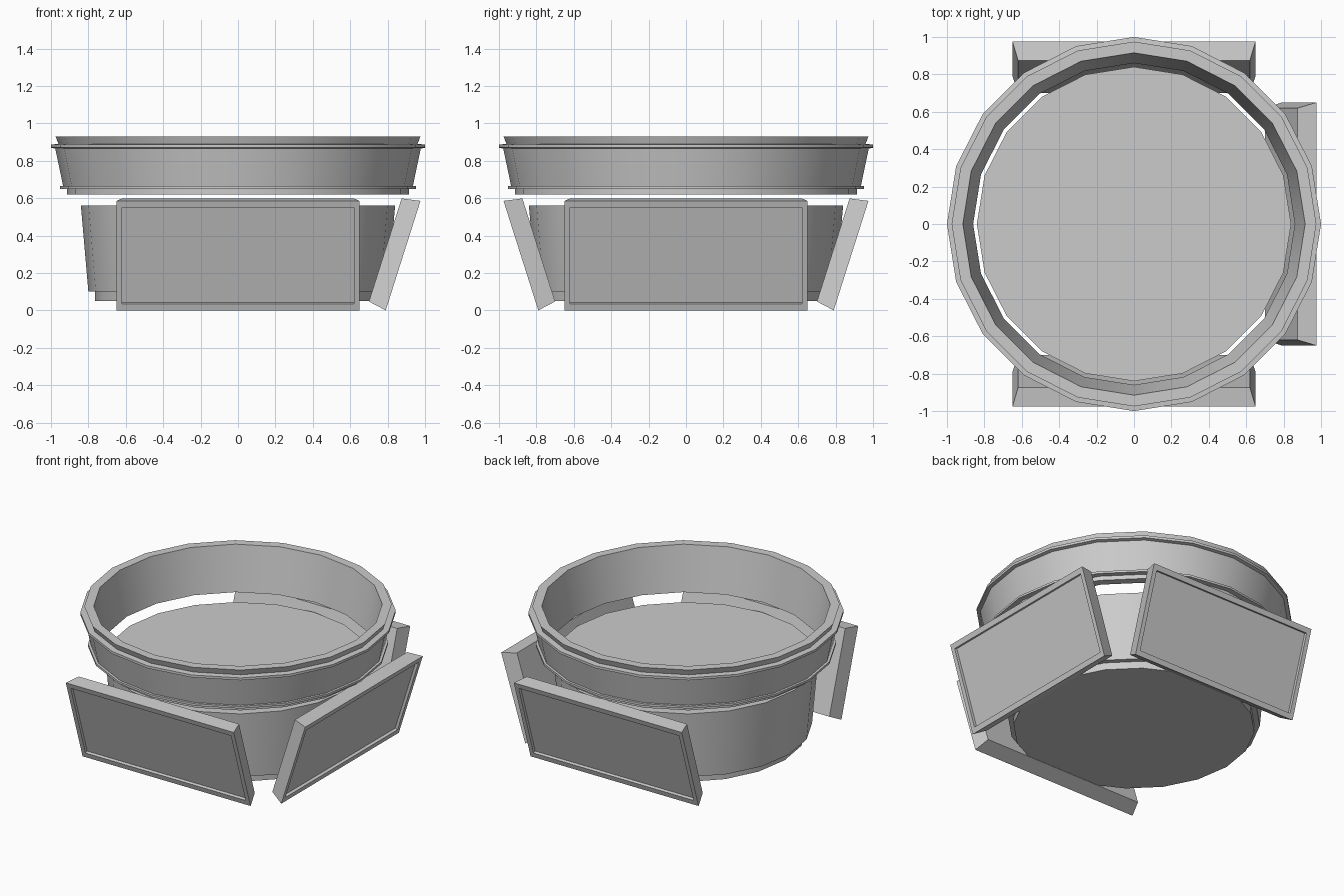
import bpy, bmesh, math
from mathutils import Matrix

if "Cube" in bpy.data.objects:
    bpy.data.objects.remove(bpy.data.objects["Cube"])

SIDES = 20


def finish(name, bm):
    bmesh.ops.recalc_face_normals(bm, faces=bm.faces[:])
    me = bpy.data.meshes.new(name)
    bm.to_mesh(me)
    bm.free()
    ob = bpy.data.objects.new(name, me)
    bpy.context.collection.objects.link(ob)
    return ob


def lathe(name, profile, closed):
    """Revolve (radius, z) points; closed joins last to first, otherwise cap both ends."""
    bm = bmesh.new()
    rings = []
    for r, z in profile:
        rings.append([bm.verts.new((r * math.cos(2 * math.pi * i / SIDES),
                                    r * math.sin(2 * math.pi * i / SIDES), z))
                      for i in range(SIDES)])
    pairs = list(zip(rings, rings[1:]))
    if closed:
        pairs.append((rings[-1], rings[0]))
    else:
        bm.faces.new(rings[0])
        bm.faces.new(rings[-1])
    for a, b in pairs:
        for i in range(SIDES):
            j = (i + 1) % SIDES
            bm.faces.new((a[i], a[j], b[j], b[i]))
    ob = finish(name, bm)
    bpy.ops.object.select_all(action='DESELECT')
    ob.select_set(True)
    bpy.context.view_layer.objects.active = ob
    bpy.ops.object.shade_smooth_by_angle(angle=math.radians(25))
    return ob


def panel(name, turn):
    """Leaning slab facing -y with narrower back and recessed front, turned about z."""
    bm = bmesh.new()
    loops = [  # half width, centre-to-edge height, depth (y)
        (0.62, 0.289, 0.05),    # back
        (0.65, 0.307, -0.05),   # front rim
        (0.62, 0.270, -0.05),   # recess lip
        (0.62, 0.270, -0.03),   # recess floor
    ]
    rings = [[bm.verts.new((sx * w, y, sz * h))
              for sx, sz in ((-1, -1), (1, -1), (1, 1), (-1, 1))] for w, h, y in loops]
    bm.faces.new(rings[0])
    bm.faces.new(rings[-1])
    for a, b in zip(rings, rings[1:]):
        for i in range(4):
            j = (i + 1) % 4
            bm.faces.new((a[i], a[j], b[j], b[i]))
    bm.transform(Matrix.Rotation(math.radians(turn), 4, 'Z')
                 @ Matrix.Translation((0, -0.835, 0.308))
                 @ Matrix.Rotation(math.radians(17.6), 4, 'X'))
    return finish(name, bm)


# Tapered drum with stepped base
lathe("drum_body", [(0.765, 0.05), (0.765, 0.10), (0.80, 0.10), (0.84, 0.56)], False)

# Floating flared ring with two flanges
lathe("upper_ring", [(0.86, 0.62), (0.915, 0.62), (0.915, 0.65), (0.952, 0.65),
                     (0.952, 0.665), (0.935, 0.665), (0.977, 0.865), (1.0, 0.87),
                     (1.0, 0.887), (0.96, 0.89), (0.975, 0.93), (0.915, 0.93)], True)

# Leaning panels on the front, right and back
for side, turn in (("front", 0), ("right", 90), ("back", 180)):
    panel(side + "_panel", turn)
